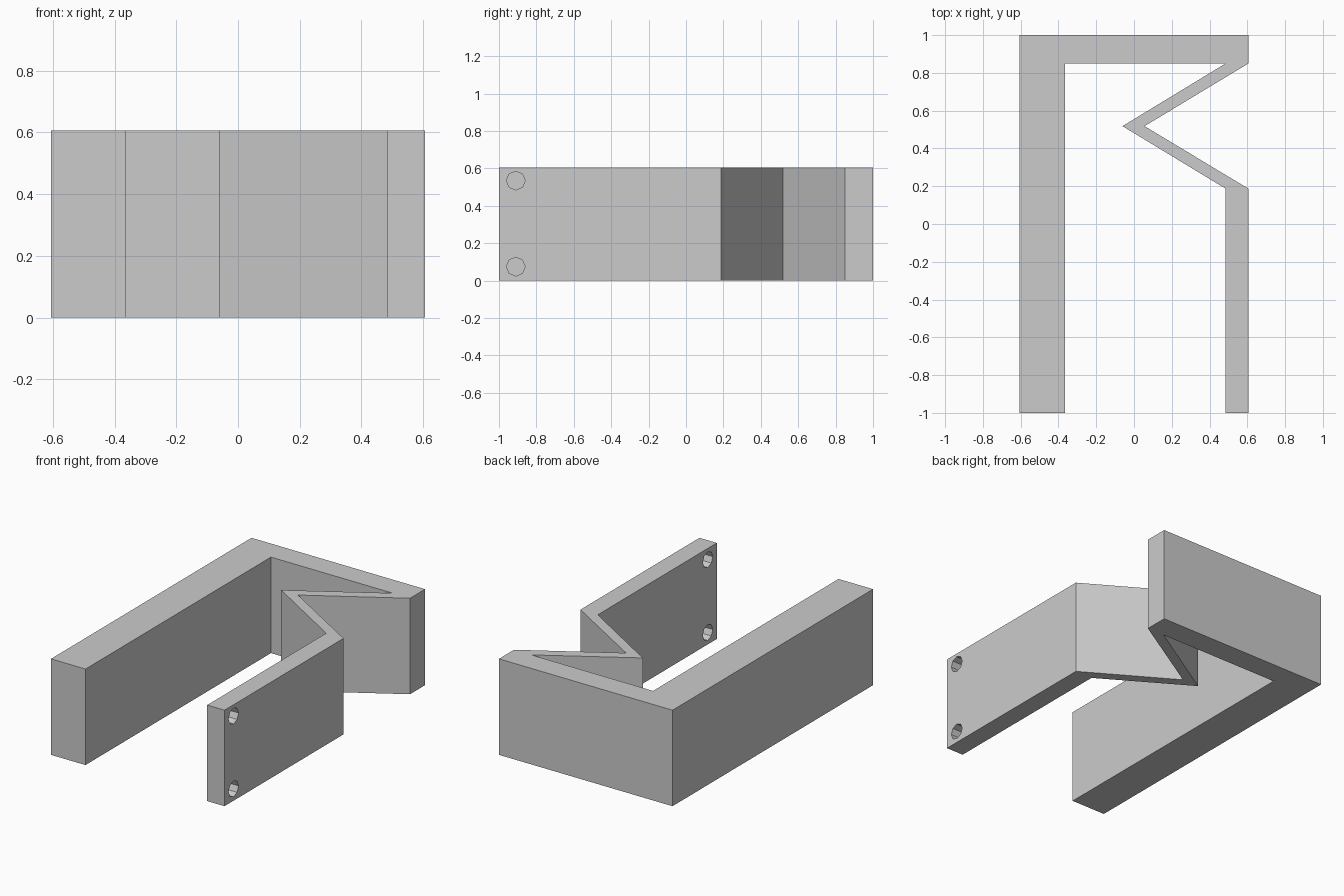
import bpy, bmesh, math
from mathutils import Matrix

cube = bpy.data.objects.get("Cube")
if cube:
    bpy.data.objects.remove(cube, do_unlink=True)

HEIGHT = 0.606
SIDE = 0.606          # half width of the bracket
PLATE_IN = 0.485      # inner face of the thin plate
BAR_IN = -0.365       # inner face of the thick bar


def make_object(name, bm):
    bmesh.ops.recalc_face_normals(bm, faces=bm.faces)
    mesh = bpy.data.meshes.new(name)
    bm.to_mesh(mesh)
    bm.free()
    obj = bpy.data.objects.new(name, mesh)
    bpy.context.collection.objects.link(obj)
    return obj


# Flat grey material
grey = bpy.data.materials.new("plain_grey")
grey.use_nodes = True
colour = (0.6, 0.6, 0.6, 1)
grey.diffuse_color = colour
grey.node_tree.nodes["Principled BSDF"].inputs["Base Color"].default_value = colour

# Clip body: thick bar, back wall, V-shaped spring and thin plate in one outline
outline = [
    (-SIDE, -1), (-SIDE, 1), (SIDE, 1), (SIDE, 0.85),
    (0.056, 0.518), (SIDE, 0.187), (SIDE, -1),
    (PLATE_IN, -1), (PLATE_IN, 0.187), (-0.061, 0.518), (PLATE_IN, 0.85),
    (BAR_IN, 0.85), (BAR_IN, -1),
]
bm = bmesh.new()
base = bm.faces.new([bm.verts.new((x, y, 0)) for x, y in outline])
top = bmesh.ops.extrude_face_region(bm, geom=[base])["geom"]
bmesh.ops.translate(bm, vec=(0, 0, HEIGHT),
                    verts=[v for v in top if isinstance(v, bmesh.types.BMVert)])
body = make_object("spring_clip_body", bm)
body.data.materials.append(grey)

# Screw holes through the thin plate only
bm = bmesh.new()
for z in (0.075, 0.535):
    place = (Matrix.Translation(((SIDE + PLATE_IN) / 2, -0.91, z))
             @ Matrix.Rotation(math.pi / 2, 4, "Y"))
    bmesh.ops.create_cone(bm, cap_ends=True, segments=8, radius1=0.05,
                          radius2=0.05, depth=0.3, matrix=place)
cutter = make_object("screw_hole_cutter", bm)
cutter.data.materials.append(grey)
cutter.hide_render = True
cutter.hide_viewport = True
cutter.display_type = "WIRE"

holes = body.modifiers.new("screw_holes", "BOOLEAN")
holes.operation = "DIFFERENCE"
holes.solver = "EXACT"
holes.object = cutter
